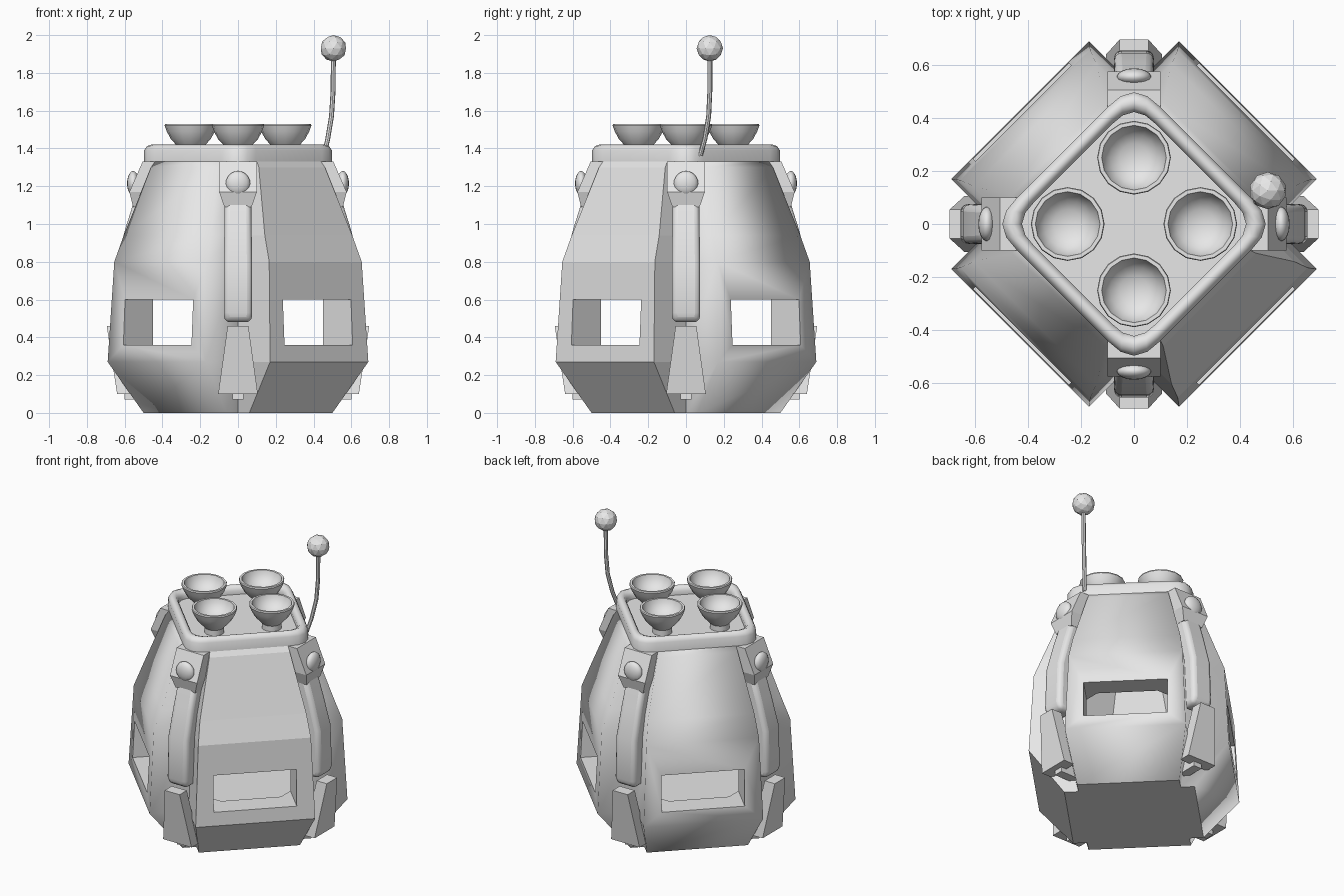
import bpy, bmesh, math
from mathutils import Matrix, Vector

if "Cube" in bpy.data.objects:
    bpy.data.objects.remove(bpy.data.objects["Cube"])

grey = bpy.data.materials.new("light_grey")
grey.diffuse_color = (0.8, 0.8, 0.8, 1)
grey.use_nodes = True
grey.node_tree.nodes["Principled BSDF"].inputs["Base Color"].default_value = grey.diffuse_color


def finish(bm, name, angle=None):
    bmesh.ops.recalc_face_normals(bm, faces=bm.faces[:])
    me = bpy.data.meshes.new(name)
    bm.to_mesh(me)
    bm.free()
    me.materials.append(grey)
    ob = bpy.data.objects.new(name, me)
    bpy.context.collection.objects.link(ob)
    bpy.ops.object.select_all(action='DESELECT')
    ob.select_set(True)
    bpy.context.view_layer.objects.active = ob
    if angle:
        bpy.ops.object.shade_smooth_by_angle(angle=math.radians(angle))
    return ob


def loft(rings, bm=None, flat_col=None):
    """Skin a stack of equal-length point rings and cap both ends.
    flat_col: rule telling which columns stay flat."""
    bm = bm or bmesh.new()
    vs = [[bm.verts.new(p) for p in r] for r in rings]
    n = len(rings[0])
    for a, b in zip(vs, vs[1:]):
        for i in range(n):
            j = (i + 1) % n
            f = bm.faces.new((a[i], a[j], b[j], b[i]))
            if flat_col:
                f.smooth = not flat_col(i)
    bm.faces.new(vs[0])
    bm.faces.new(vs[-1])
    return bm


def quarter_ring(pts, z):
    """Repeat the points of one quarter around the z axis."""
    out = []
    for k in range(4):
        m = Matrix.Rotation(k * math.pi / 2, 3, 'Z')
        out += [m @ Vector((x, y, z)) for x, y in pts]
    return out


def circle(r, z, cx=0, cy=0, n=16):
    return [(cx + r * math.cos(2 * math.pi * i / n),
             cy + r * math.sin(2 * math.pi * i / n), z) for i in range(n)]


# Hull: four diagonal panels with right-angled notches at the legs
hull_levels = [(0, .50, .06), (.27, .69, .17), (.80, .655, .165),
               (.94, .605, .142), (1.30, .46, .11), (1.33, .44, .10)]
rings = [quarter_ring([(o - i, 0), (o, i), (i, o)], z) for z, o, i in hull_levels]
hull = finish(loft(rings, flat_col=lambda c: c >= 9), "hull")


def cut(target, cutter):
    mod = target.modifiers.new("cut", 'BOOLEAN')
    mod.operation = 'DIFFERENCE'
    mod.solver = 'EXACT'
    mod.object = cutter
    bpy.context.view_layer.objects.active = target
    bpy.ops.object.modifier_apply(modifier=mod.name)
    bpy.data.objects.remove(cutter)


# Cabin hollow
cabin = [(.30, .45, .19), (.80, .45, .19), (1.2, .29, .12)]
cut(hull, finish(loft([quarter_ring([(o, i), (i, o)], z) for z, o, i in cabin]),
                 "cabin_cutter"))

# Window openings through opposite panels
for ang in (45, -45):
    bm = bmesh.new()
    bmesh.ops.create_cube(bm, size=1, matrix=Matrix.Translation((0, 0, .48))
                          @ Matrix.Rotation(math.radians(ang), 4, 'Z')
                          @ Matrix.Diagonal((2, .51, .24, 1)))
    cut(hull, finish(bm, "window_cutter"))

# Collar: rounded diamond with a raised rim and sunken deck
collar_profile = [(0, 1.305), (0, 1.39), (.012, 1.412), (.03, 1.42),
                  (.048, 1.412), (.06, 1.39), (.06, 1.365)]
rings = []
for off, z in collar_profile:
    s = 1 - off / .40
    rings.append(quarter_ring([(.497 * s, 0), (.482 * s, .05 * s), (.445 * s, .095 * s),
                               (.095 * s, .445 * s), (.05 * s, .482 * s)], z))
finish(loft(rings), "collar", 50)

# Four thruster bowls on stems
bowl_profile = [(.06, 1.35), (.06, 1.40), (.078, 1.42), (.106, 1.45), (.127, 1.49),
                (.139, 1.522), (.136, 1.53), (.122, 1.53), (.115, 1.505),
                (.09, 1.47), (.055, 1.45), (.015, 1.443)]
for k in range(4):
    cx, cy = .25 * math.cos(k * math.pi / 2), .25 * math.sin(k * math.pi / 2)
    finish(loft([circle(r, z, cx, cy) for r, z in bowl_profile]), "thruster_bowl", 40)


def slab(levels):
    """Stack of rectangles: z, inner radius, outer radius, half width."""
    return loft([[(a, -w, z), (b, -w, z), (b, w, z), (a, w, z)]
                 for z, a, b, w in levels])


bracket = [(1.33, .38, .505, .10), (1.17, .40, .575, .10), (1.09, .42, .555, .072)]
strut = [(1.13, .42, .548, .07), (.98, .46, .595, .072), (.80, .51, .645, .075),
         (.53, .52, .655, .075), (.48, .54, .64, .072)]
foot = [(.46, .62, .695, .055), (.10, .56, .64, .105)]
hinge = [(.14, .45, .60, .03), (.07, .45, .60, .03)]

# Legs: bracket, knob, strut, foot and hinge on each side
for k in range(4):
    turn = Matrix.Rotation(k * math.pi / 2, 4, 'Z')
    for name, levels, bevel in (("leg_bracket", bracket, 0), ("leg_strut", strut, .028),
                                ("foot", foot, 0), ("foot_hinge", hinge, 0)):
        bm = slab(levels)
        bm.transform(turn)
        ob = finish(bm, name, 40 if bevel else None)
        if bevel:
            mod = ob.modifiers.new("round", 'BEVEL')
            mod.width = bevel
            mod.segments = 3
            mod.limit_method = 'ANGLE'
            mod.angle_limit = math.radians(50)
    bm = bmesh.new()
    bmesh.ops.create_uvsphere(bm, u_segments=16, v_segments=10, radius=.065)
    bm.transform(turn @ Matrix.Translation((.555, 0, 1.215)) @ Matrix.Diagonal((.5, 1, 1, 1)))
    finish(bm, "leg_knob", 60)

# Antenna: bent rod with a faceted ball
path = [(.455, .075, 1.36), (.475, .10, 1.45), (.495, .12, 1.57),
        (.503, .126, 1.70), (.505, .126, 1.88)]
rings = [circle(.013, z, x, y, 8) for x, y, z in path]
finish(loft(rings), "antenna_rod", 40)
bm = bmesh.new()
bmesh.ops.create_icosphere(bm, subdivisions=2, radius=.07,
                           matrix=Matrix.Translation((.505, .126, 1.93)))
finish(bm, "antenna_ball")
